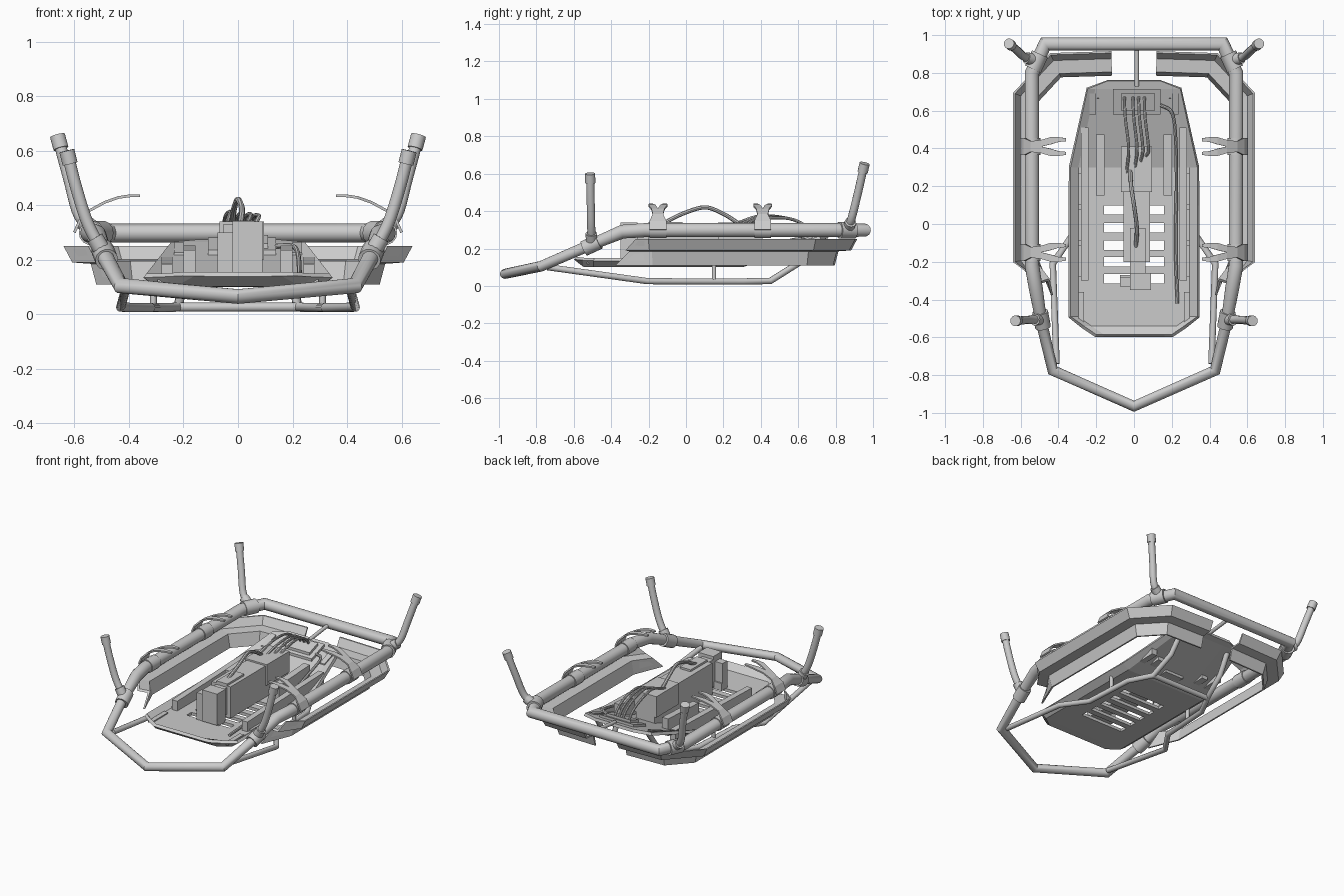
import bpy, bmesh, math
from mathutils import Vector

cube = bpy.data.objects.get("Cube")
if cube:
    bpy.data.objects.remove(cube)

grey = bpy.data.materials.new("light_grey")
grey.use_nodes = True
grey.diffuse_color = (0.6, 0.6, 0.6, 1)
grey.node_tree.nodes["Principled BSDF"].inputs["Base Color"].default_value = (0.6, 0.6, 0.6, 1)


def finish(name, bm, smooth=False, recalc=True):
    if recalc:
        bmesh.ops.recalc_face_normals(bm, faces=bm.faces)
    mesh = bpy.data.meshes.new(name)
    bm.to_mesh(mesh)
    bm.free()
    mesh.materials.append(grey)
    ob = bpy.data.objects.new(name, mesh)
    bpy.context.scene.collection.objects.link(ob)
    if smooth:
        bpy.ops.object.select_all(action='DESELECT')
        ob.select_set(True)
        bpy.context.view_layer.objects.active = ob
        bpy.ops.object.shade_smooth_by_angle(angle=math.radians(35))
    return ob


def circle(n=14):
    return [(math.cos(2 * math.pi * i / n), math.sin(2 * math.pi * i / n)) for i in range(n)]


def sweep_bm(path, profile, scales, closed=False, ref=(0, 0, 1)):
    """Sweep a closed profile along a path with mitred corners."""
    bm = bmesh.new()
    pts = [Vector(p) for p in path]
    n, rings = len(pts), []
    for i, p in enumerate(pts):
        before = p - pts[i - 1] if closed or i else pts[1] - p
        after = pts[(i + 1) % n] - p if closed or i < n - 1 else before
        t = before.normalized()
        plane = (t + after.normalized()).normalized()
        side = t.cross(Vector(ref)).normalized()
        up = side.cross(t)
        ring = []
        for a, b in profile:
            off = (side * a + up * b) * scales[i]
            ring.append(bm.verts.new(p + off - t * (off.dot(plane) / t.dot(plane))))
        rings.append(ring)
    m = len(profile)
    for i in range(n if closed else n - 1):
        r, q = rings[i], rings[(i + 1) % n]
        for k in range(m):
            bm.faces.new((r[k], r[(k + 1) % m], q[(k + 1) % m], q[k]))
    if not closed:
        bm.faces.new(rings[0])
        bm.faces.new(rings[-1][::-1])
    return bm


def tube(name, path, r, closed=False, ref=(0, 0, 1), sides=14):
    radii = r if isinstance(r, list) else [r] * len(path)
    return finish(name, sweep_bm(path, circle(sides), radii, closed, ref), True)


def curve(pts, steps=5):
    """Catmull-Rom points through a few guides."""
    p = [Vector(q) for q in pts]
    p = [2 * p[0] - p[1]] + p + [2 * p[-1] - p[-2]]
    out = []
    for a, b, c, d in zip(p, p[1:], p[2:], p[3:]):
        for k in range(steps):
            t = k / steps
            out.append(0.5 * (2 * b + (c - a) * t + (2 * a - 5 * b + 4 * c - d) * t ** 2
                              + (3 * b - a - 3 * c + d) * t ** 3))
    return out + [p[-2]]


def box(name, xs, ys, zs, slope=0.0):
    """Box whose height follows a slope along y."""
    bm = bmesh.new()
    bmesh.ops.create_cube(bm, size=1)
    for v in bm.verts:
        x, y, z = (r[0] if c < 0 else r[1] for c, r in zip(v.co, (xs, ys, zs)))
        v.co = (x, y, z + slope * (y - ys[0]))
    return finish(name, bm)


def flip(pts, s):
    return [(s * x, y, z) for x, y, z in pts]


# Main tubular frame loop
half = [(0.43, -0.775, 0.105), (0.49, -0.52, 0.215), (0.52, -0.34, 0.29), (0.54, -0.22, 0.298),
        (0.54, 0.8, 0.298), (0.47, 0.953, 0.298)]
half_r = [0.028, 0.03, 0.037, 0.038, 0.038, 0.035]
tube("main_frame", [(0, -0.965, 0.065)] + half + flip(half[::-1], -1),
     [0.027] + half_r + half_r[::-1], closed=True, sides=18)

# Side fairing cross-section: inward offset and height
section = [(0, 0.25), (0.03, 0.2), (0.1, 0.195), (0.12, 0.11),
           (0.11, 0.11), (0.09, 0.185), (0.022, 0.19), (-0.01, 0.25)]
fairing_path = [(0.12, 0.905, 0), (0.44, 0.895, 0), (0.63, 0.69, 0), (0.63, -0.2, 0), (0.54, -0.42, 0)]

for s, side in ((1, "left"), (-1, "right")):
    bm = sweep_bm(fairing_path, section, [1] * len(fairing_path))
    for v in bm.verts:
        if v.co.y < -0.3:
            v.co.y += (v.co.z - 0.11) * 1.1
        v.co.x *= s
    finish(side + "_fairing", bm)

    # Curved corner posts with caps and collars
    posts = {
        "front": [(0.49, -0.505, 0.22), (0.55, -0.507, 0.33), (0.595, -0.51, 0.47), (0.628, -0.513, 0.6)],
        "rear": [(0.515, 0.865, 0.3), (0.58, 0.885, 0.36), (0.62, 0.92, 0.5), (0.662, 0.955, 0.655)],
    }
    for end, pts in posts.items():
        line = curve(flip(pts, s))
        tube(f"{side}_{end}_post", line, 0.022, ref=(0, 1, 0))
        tip = line[-1]
        d = (tip - line[-2]).normalized()
        tube(f"{side}_{end}_post_cap", [tip - d * 0.05, tip], 0.028, ref=(0, 1, 0))
        root = (line[2] - line[0]).normalized()
        tube(f"{side}_{end}_post_socket", [line[0], line[0] + root * 0.07], 0.031, ref=(0, 1, 0))
    tube(side + "_front_collar", flip([(0.482, -0.545, 0.2), (0.497, -0.465, 0.237)], s), 0.042)
    tube(side + "_rear_collar", flip([(0.535, 0.82, 0.298), (0.498, 0.9, 0.298)], s), 0.046)

    # Rail clamps with forked spring plates
    for end, y in (("front", -0.15), ("rear", 0.41)):
        tube(f"{side}_{end}_clamp", flip([(0.54, y - 0.045, 0.298), (0.54, y + 0.045, 0.298)], s), 0.044)
        bm = bmesh.new()
        rows = [(0.6, 0.3, 0, 0.045), (0.58, 0.345, 0, 0.045), (0.545, 0.38, 0, 0.028), (0.49, 0.41, 0, 0.035),
                (0.44, 0.428, 0.012, 0.05), (0.4, 0.434, 0.024, 0.05), (0.36, 0.435, 0.028, 0.044)]
        for k in (1, -1):
            pairs = [[bm.verts.new((s * x, y + k * w, z)) for w in (a, b)] for x, z, a, b in rows]
            for p, q in zip(pairs, pairs[1:]):
                bm.faces.new((p[0], p[1], q[1], q[0]))
        bmesh.ops.remove_doubles(bm, verts=bm.verts, dist=0.0005)
        plate = finish(f"{side}_{end}_fork_plate", bm)
        mod = plate.modifiers.new("thickness", 'SOLIDIFY')
        mod.thickness = 0.01
        mod.offset = 0

    # Lower skid rail and its short post
    tube(side + "_skid_rail", flip([(0.41, -0.74, 0.1), (0.43, -0.21, 0.026), (0.32, -0.05, 0.024),
                                    (0.3, 0.3, 0.024), (0.22, 0.45, 0.026), (0.2, 0.6, 0.12),
                                    (0.19, 0.68, 0.24)], s), 0.017)
    tube(side + "_skid_post", flip([(0.31, 0.15, 0.024), (0.31, 0.15, 0.12)], s), 0.012, ref=(0, 1, 0))

    # Ribs and plates on the tray
    x = sorted((s * 0.24, s * 0.28))
    box(side + "_outer_rib", x, (-0.3, 0.51), (0.11, 0.185), 0.03)
    x = sorted((s * 0.155, s * 0.2))
    box(side + "_inner_rib", x, (0.15, 0.475), (0.12, 0.235), 0.05)
    x = sorted((s * 0.2, s * 0.235))
    box(side + "_rear_vent", x, (0.58, 0.69), (0.215, 0.226), 0.35)
    x = sorted((s * 0.265, s * 0.295))
    for i, y in enumerate((-0.53, -0.28, -0.09, 0.1)):
        box(f"{side}_floor_plate_{i + 1}", x, (y, y + 0.17), (0.118, 0.128))

tube("skid_crossbar", [(-0.22, 0.45, 0.026), (0.22, 0.45, 0.026)], 0.017)
tube("rear_strut", [(0.015, 0.73, 0.27), (0.015, 0.95, 0.295)], 0.012)

# Slotted tray with raised rim and inclined rear
slots = [0.074, -0.02, -0.112, -0.2, -0.29]
rows = [(-0.585, 0.2, 0.155), (-0.54, 0.265, 0.12), (-0.49, 0.335, 0.12)]
for c in reversed(slots):
    rows += [(c - 0.025, 0.335, 0.12), (c + 0.025, 0.335, 0.12)]
rows += [(0.3, 0.335, 0.12), (0.715, 0.245, 0.265), (0.757, 0.14, 0.275)]
bm = bmesh.new()
grid = []
for y, w, z in rows:
    inner = w - 0.04
    mid = min(0.16, inner * 0.6)
    rim = 0 if y > 0.5 or y < -0.58 else 0.03
    grid.append([bm.verts.new((x, y, z + (rim if abs(x) == w else 0)))
                 for x in (-w, -inner, -mid, mid, inner, w)])
for a, b in zip(grid, grid[1:]):
    yc = (a[0].co.y + b[0].co.y) / 2
    for k in range(5):
        if k == 2 and any(abs(yc - c) < 0.01 for c in slots):
            continue
        bm.faces.new((a[k], a[k + 1], b[k + 1], b[k]))
tray = finish("tray", bm, recalc=False)
mod = tray.modifiers.new("thickness", 'SOLIDIFY')
mod.thickness = 0.02

# Central equipment housing
box("housing_body", (-0.055, 0.085), (-0.2, 0.41), (0.12, 0.33))
box("housing_rear_cover", (-0.068, 0.095), (0.17, 0.41), (0.2, 0.34))
box("housing_neck", (-0.02, 0.06), (-0.27, -0.19), (0.14, 0.32))
box("housing_top_plate", (-0.02, 0.06), (-0.2, -0.02), (0.33, 0.343))
box("housing_front_block", (-0.02, 0.09), (-0.35, -0.26), (0.13, 0.34))
box("housing_front_side_block", (-0.075, -0.02), (-0.33, -0.28), (0.13, 0.3))
box("housing_front_foot", (-0.075, 0.09), (-0.33, -0.27), (0.12, 0.17))

# Rear connector panel on the incline
box("connector_panel", (-0.11, 0.14), (0.58, 0.715), (0.21, 0.235), 0.35)
box("connector_socket", (-0.07, 0.11), (0.6, 0.69), (0.23, 0.26), 0.35)

# Cables
tube("top_cable", curve([(0.01, -0.12, 0.335), (0.015, -0.02, 0.385), (0.0, 0.1, 0.42),
                         (-0.015, 0.2, 0.385), (-0.02, 0.28, 0.335)]), 0.011, sides=8)
for i, x in enumerate((-0.04, 0.005, 0.035, 0.065)):
    tube(f"rear_cable_{i + 1}", curve([(x, 0.27 + 0.03 * i, 0.335), (x + 0.012, 0.4, 0.375 - 0.005 * i),
                                       (x - 0.005, 0.55, 0.36), (x - 0.01, 0.64, 0.32),
                                       (x - 0.01, 0.68, 0.265)]), 0.008, sides=8)
tube("side_cable", curve([(0.14, 0.63, 0.25), (0.2, 0.59, 0.25), (0.22, 0.46, 0.22), (0.225, 0.2, 0.15),
                          (0.22, -0.1, 0.14), (0.23, -0.42, 0.13)]), 0.009, sides=8)
